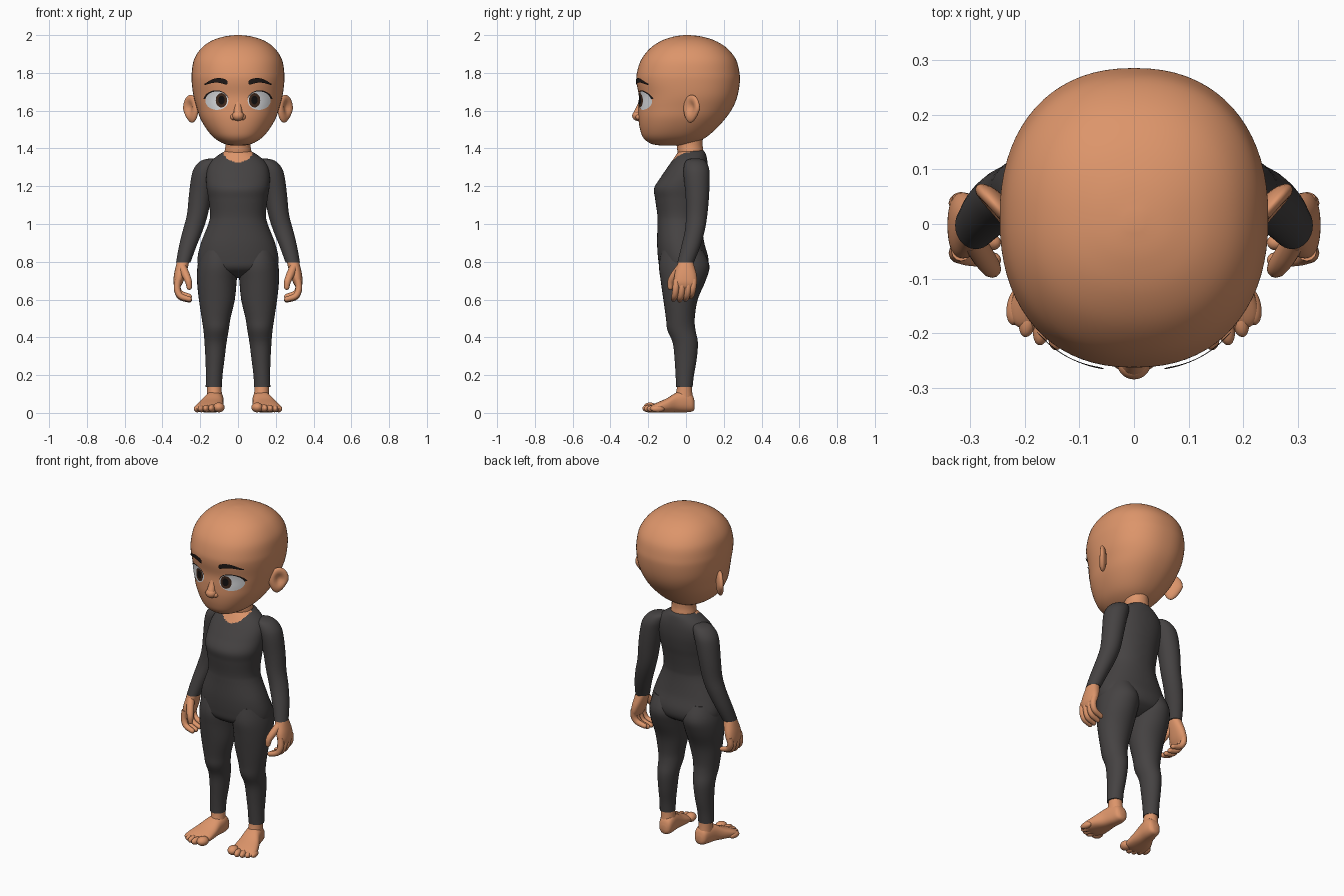
import bpy, bmesh, math
from mathutils import Matrix, Vector

if "Cube" in bpy.data.objects:
    bpy.data.objects.remove(bpy.data.objects["Cube"])


def material(name, rgb):
    m = bpy.data.materials.new(name)
    m.diffuse_color = (*rgb, 1)
    m.use_nodes = True
    m.node_tree.nodes["Principled BSDF"].inputs["Base Color"].default_value = m.diffuse_color
    return m


SKIN = material("skin", (0.72, 0.30, 0.145))
SUIT = material("charcoal_suit", (0.06, 0.055, 0.055))
WHITE = material("eye_white", (0.72, 0.73, 0.75))
IRIS = material("iris_brown", (0.05, 0.022, 0.012))
BLACK = material("pupil_black", (0.006, 0.005, 0.005))
HAIR = material("brow_dark", (0.014, 0.010, 0.009))


def finish(name, bm, mats, mirror=False):
    bmesh.ops.remove_doubles(bm, verts=bm.verts, dist=1e-5)
    bmesh.ops.recalc_face_normals(bm, faces=bm.faces)
    me = bpy.data.meshes.new(name)
    bm.to_mesh(me)
    bm.free()
    for m in mats:
        me.materials.append(m)
    ob = bpy.data.objects.new(name, me)
    bpy.context.collection.objects.link(ob)
    for o in bpy.context.selected_objects:
        o.select_set(False)
    ob.select_set(True)
    bpy.context.view_layer.objects.active = ob
    bpy.ops.object.shade_smooth_by_angle(angle=math.radians(60))
    if mirror:
        mod = ob.modifiers.new("mirror", 'MIRROR')
        mod.use_mirror_merge = False
    return ob


def smooth_rows(rows, steps):
    """Catmull-Rom interpolation of parameter tuples."""
    out = []
    for i in range(len(rows) - 1):
        p = [rows[max(0, min(len(rows) - 1, i + k))] for k in (-1, 0, 1, 2)]
        for j in range(steps):
            t = j / steps
            out.append([0.5 * (2 * b + (c - a) * t + (2 * a - 5 * b + 4 * c - d) * t * t
                               + (3 * b - a - 3 * c + d) * t ** 3) for a, b, c, d in zip(*p)])
    return out + [list(rows[-1])]


def bridge(bm, rings):
    n = len(rings[0])
    for r0, r1 in zip(rings, rings[1:]):
        for i in range(n):
            bm.faces.new((r0[i], r0[(i + 1) % n], r1[(i + 1) % n], r1[i]))
    bm.faces.new(rings[0])
    bm.faces.new(rings[-1])


def loft(name, rows, mats, axis='z', segs=32, steps=4, n=2.0, mirror=False, rule=None):
    """Rows: position along axis, x centre, x half width, low and high edge of the other axis."""
    bm = bmesh.new()
    rings = []
    for s, cx, rx, b0, b1 in smooth_rows(rows, steps):
        ring = []
        for i in range(segs):
            a = 2 * math.pi * i / segs
            c, d = (math.copysign(abs(v) ** (2 / n), v) for v in (math.cos(a), math.sin(a)))
            x, b = cx + rx * c, (b0 + b1) / 2 + (b1 - b0) / 2 * d
            ring.append(bm.verts.new((x, b, s) if axis == 'z' else (x, s, b)))
        rings.append(ring)
    bridge(bm, rings)
    if rule:
        for f in bm.faces:
            f.material_index = rule(f.calc_center_median())
    return finish(name, bm, mats, mirror)


def tube(name, pts, mat, mirror=True, segs=12):
    """Points: x, y, z, radius; the end is rounded off."""
    path = smooth_rows(pts, 5)
    p, q = Vector(path[-2][:3]), Vector(path[-1][:3])
    d, r = (q - p).normalized(), path[-1][3]
    path += [[*(q + d * r * math.sin(a)), r * math.cos(a)] for a in (0.4, 0.8, 1.15, 1.45)]
    bm, rings = bmesh.new(), []
    for i, (x, y, z, r) in enumerate(path):
        t = Vector(path[min(i + 1, len(path) - 1)][:3]) - Vector(path[max(i - 1, 0)][:3])
        u = t.cross(Vector((0, 1, 0.01))).normalized()
        v = t.cross(u).normalized()
        rings.append([bm.verts.new(Vector((x, y, z)) + r * (u * math.cos(a) + v * math.sin(a)))
                      for a in (2 * math.pi * k / segs for k in range(segs))])
    bridge(bm, rings)
    return finish(name, bm, [mat], mirror)


def ball(name, loc, size, mat, rot=0.0, mirror=False, shape=None):
    bm = bmesh.new()
    bmesh.ops.create_uvsphere(bm, u_segments=28, v_segments=18, radius=1)
    for v in bm.verts:
        if shape:
            shape(v.co)
    bm.transform(Matrix.Translation(loc) @ Matrix.Rotation(rot, 4, 'Z') @ Matrix.Diagonal((*size, 1)))
    return finish(name, bm, [mat], mirror)


# Head
HEAD = [(1.415, 0, .03, -.13, 0), (1.425, 0, .075, -.185, .04), (1.455, 0, .125, -.225, .10),
        (1.50, 0, .165, -.243, .155), (1.56, 0, .200, -.252, .21), (1.62, 0, .220, -.252, .25),
        (1.68, 0, .236, -.250, .273), (1.75, 0, .245, -.262, .285), (1.80, 0, .245, -.260, .283),
        (1.87, 0, .233, -.237, .265), (1.93, 0, .195, -.190, .218), (1.97, 0, .140, -.130, .155),
        (1.992, 0, .075, -.065, .085), (2.0, 0, .015, -.01, .02)]
HEAD_N = 2.25
loft("head", HEAD, [SKIN], segs=72, steps=5, n=HEAD_N)
FINE = smooth_rows(HEAD, 5)


def face_y(x, z):
    """Front surface of the head."""
    for a, b in zip(FINE, FINE[1:]):
        if a[0] <= z <= b[0]:
            t = (z - a[0]) / (b[0] - a[0])
            _, _, w, f, k = [p + (q - p) * t for p, q in zip(a, b)]
            return (f + k) / 2 - (k - f) / 2 * (1 - min(1, abs(x / w)) ** HEAD_N) ** (1 / HEAD_N)


def plate(name, f, mat, off, nu=28, nv=6):
    """Thin patch laid on the face; f maps (u, v) to (x, z)."""
    bm = bmesh.new()
    g = []
    for i in range(nu + 1):
        col = []
        for j in range(nv + 1):
            x, z = f(i / nu, j / nv)
            col.append(bm.verts.new((x, face_y(x, z) - off, z)))
        g.append(col)
    for i in range(nu):
        for j in range(nv):
            bm.faces.new((g[i][j], g[i + 1][j], g[i + 1][j + 1], g[i][j + 1]))
    ob = finish(name, bm, [mat], True)
    if ob.data.polygons[0].normal.y > 0:
        ob.data.flip_normals()
    return ob


def disc(cx, cz, rx, rz):
    return lambda u, v: (cx + rx * v * math.cos(2 * math.pi * u), cz + rz * v * math.sin(2 * math.pi * u))


# Eyes, lashes and brows
plate("eye_white", disc(.112, 1.653, .061, .049), WHITE, .003)
plate("iris", disc(.088, 1.655, .030, .038), IRIS, .0055)
plate("pupil", disc(.087, 1.656, .017, .023), BLACK, .0075)


def lash(u, v):
    a = math.radians(165 - 155 * u)
    k = 1 + v * (.05 + .13 * u)
    return .112 + .061 * k * math.cos(a), 1.653 + .049 * k * math.sin(a)


def brow(u, v):
    mid = 1.748 + .016 * math.sin(math.pi * min(1, u * 1.05)) - .008 * u
    half = .014 * min(1, 8 * u + .5) * (1 - .75 * u ** 2)
    return .056 + .122 * u, mid + half * (2 * v - 1)


plate("upper_lash", lash, HAIR, .006, nv=2)
plate("eyebrow", brow, HAIR, .008)

# Nose
ball("nose_tip", (0, -.255, 1.573), (.031, .030, .027), SKIN)
ball("nostril_wing", (.024, -.247, 1.566), (.017, .020, .016), SKIN, mirror=True)
tube("nose_bridge", [(0, -.225, 1.68, .016), (0, -.237, 1.63, .019), (0, -.254, 1.585, .024)], SKIN, False)


# Ears with a hollow facing outward
def ear_shape(c):
    r2 = (c.y - .05) ** 2 + (c.z - .1) ** 2
    if c.x > 0:
        c.x -= 1.1 * math.exp(-r2 / .22)
    if c.z < 0:
        c.y = c.y * (1 + .28 * c.z) + .18 * c.z


ball("ear", (.250, .030, 1.610), (.023, .056, .074), SKIN, math.radians(-43), True, ear_shape)

# Neck
loft("neck", [(1.35, 0, .075, -.035, .09), (1.385, 0, .071, -.045, .092), (1.42, 0, .066, -.05, .088),
              (1.47, 0, .068, -.06, .09)], [SKIN])

# Torso with a scooped neckline
TORSO = [(1.392, 0, .055, -.03, .088), (1.375, 0, .088, -.046, .103), (1.34, 0, .135, -.070, .112),
         (1.30, 0, .160, -.098, .116), (1.25, 0, .168, -.132, .115), (1.19, 0, .166, -.168, .107),
         (1.13, 0, .156, -.163, .095), (1.05, 0, .148, -.152, .083), (1.0, 0, .157, -.151, .082),
         (.90, 0, .196, -.153, .097), (.82, 0, .214, -.148, .118), (.77, 0, .205, -.138, .112),
         (.74, 0, .165, -.105, .08), (.715, 0, .07, -.05, .03)]
loft("torso", TORSO, [SUIT, SKIN], segs=120, steps=8, n=2.15,
     rule=lambda c: int(c.y < .02 and (c.x / .082) ** 2 + ((c.z - 1.395) / .068) ** 2 < 1))

# Sleeves
loft("arm", [(1.347, .130, .02, .03, .07), (1.335, .145, .05, .0, .10), (1.30, .166, .064, -.012, .12),
             (1.25, .182, .065, -.012, .125), (1.15, .200, .060, -.002, .122), (1.05, .215, .055, .0, .113),
             (.97, .238, .053, -.005, .10), (.88, .267, .046, -.025, .075), (.795, .290, .038, -.046, .041)],
     [SUIT], mirror=True)

# Hands
loft("palm", [(.81, .289, .032, -.038, .034), (.77, .298, .033, -.05, .046), (.73, .308, .031, -.061, .056),
              (.69, .317, .025, -.062, .057), (.662, .321, .014, -.05, .045)], [SKIN], mirror=True, n=2.3)
for i, (y, drop) in enumerate([(-.050, .004), (-.018, 0), (.014, .004), (.041, .018)]):
    tube(f"finger_{i + 1}", [(.317, y, .705, .018), (.322, y - .004, .655 + drop * .5, .0175),
                             (.304, y - .010, .614 + drop, .0165), (.258, y - .016, .598 + drop, .014)], SKIN)
tube("thumb", [(.294, -.030, .770, .022), (.275, -.062, .728, .021), (.262, -.080, .695, .018),
               (.258, -.083, .665, .014)], SKIN)

# Trouser legs
loft("leg", [(.86, .110, .085, -.13, .09), (.78, .108, .106, -.143, .124), (.70, .112, .105, -.134, .104),
             (.60, .112, .095, -.12, .062), (.50, .116, .076, -.106, .046), (.44, .116, .067, -.099, .05),
             (.37, .119, .058, -.070, .063), (.28, .122, .050, -.06, .056), (.20, .126, .044, -.055, .042),
             (.137, .128, .043, -.052, .035)], [SUIT], mirror=True)

# Ankles, feet and toes
loft("ankle", [(.16, .127, .037, -.045, .030), (.11, .125, .039, -.052, .033), (.06, .123, .043, -.07, .04)],
     [SKIN], mirror=True)
loft("foot", [(.046, .118, .018, .02, .06), (.034, .118, .036, .008, .095), (0, .121, .045, .003, .118),
              (-.05, .130, .052, .003, .108), (-.10, .143, .066, .002, .078), (-.15, .153, .074, .002, .056),
              (-.18, .155, .068, .006, .042), (-.195, .155, .045, .012, .03)],
     [SKIN], axis='y', mirror=True, n=2.4)
TOES = [(.101, -.190, .030, .026), (.138, -.196, .018, .021), (.167, -.187, .017, .020),
        (.193, -.172, .017, .019), (.215, -.150, .018, .018)]
for i, (x, y, w, h) in enumerate(TOES):
    ball(f"toe_{i + 1}", (x, y, h + .003), (w, .036, h), SKIN, math.radians(12), True)
